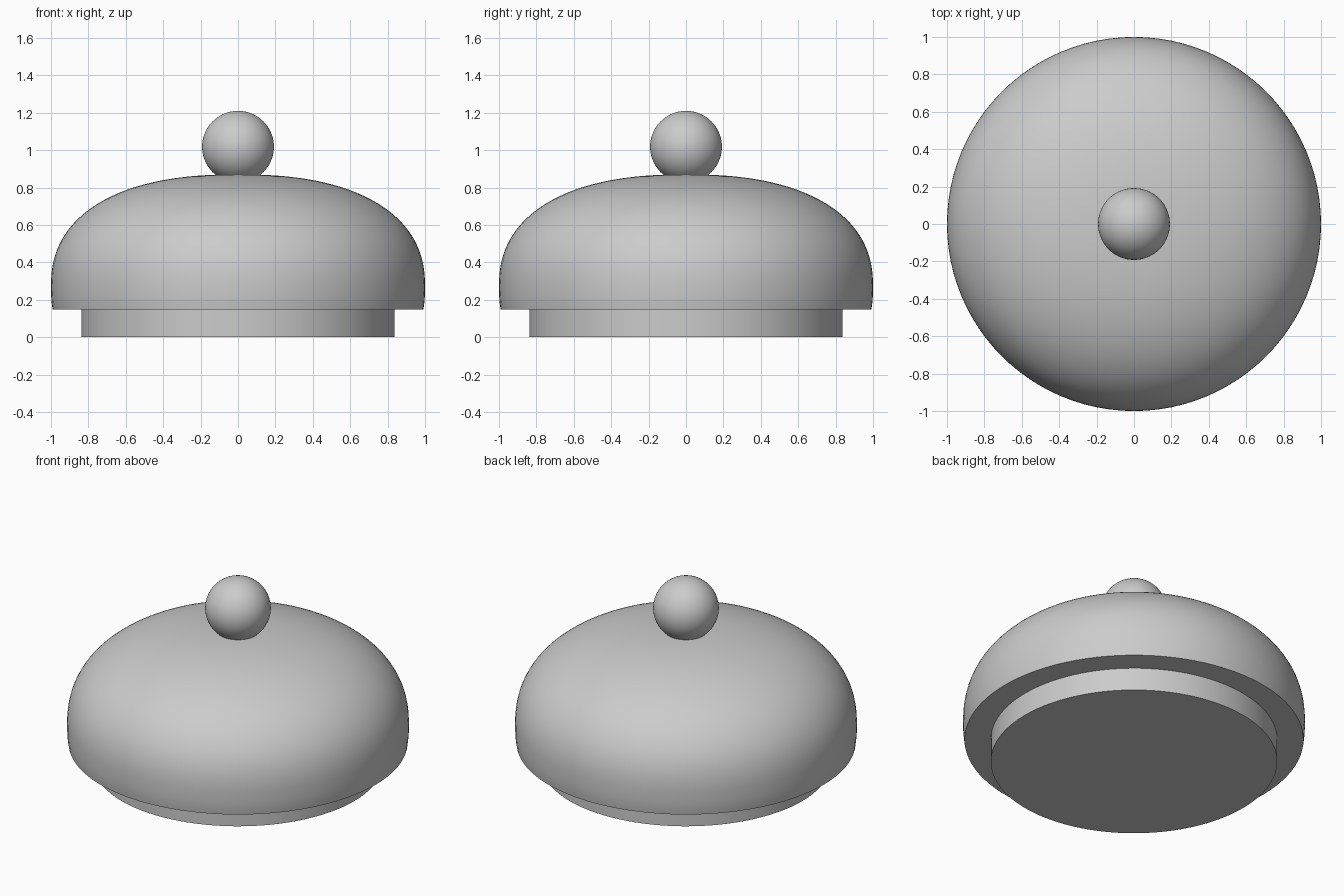
import bpy, bmesh, math

cube = bpy.data.objects.get("Cube")
if cube:
    bpy.data.objects.remove(cube, do_unlink=True)

SEGMENTS = 96

# Single light grey finish
grey = bpy.data.materials.new("light_grey")
grey.use_nodes = True
colour = (0.6, 0.6, 0.6, 1)
grey.diffuse_color = colour
grey.node_tree.nodes["Principled BSDF"].inputs["Base Color"].default_value = colour


def lathe(name, profile):
    """Spin an (r, z) profile, running bottom to top, around the z axis."""
    bm = bmesh.new()
    verts = [bm.verts.new((r, 0, z)) for r, z in profile]
    edges = [bm.edges.new(pair) for pair in zip(verts, verts[1:])]
    bmesh.ops.spin(bm, geom=verts + edges, cent=(0, 0, 0), axis=(0, 0, 1),
                   angle=math.tau, steps=SEGMENTS)
    bmesh.ops.remove_doubles(bm, verts=bm.verts, dist=0.0001)
    bmesh.ops.recalc_face_normals(bm, faces=bm.faces)
    mesh = bpy.data.meshes.new(name)
    bm.to_mesh(mesh)
    bm.free()
    obj = bpy.data.objects.new(name, mesh)
    bpy.context.collection.objects.link(obj)
    mesh.materials.append(grey)
    bpy.ops.object.select_all(action='DESELECT')
    obj.select_set(True)
    bpy.context.view_layer.objects.active = obj
    bpy.ops.object.shade_smooth_by_angle(angle=math.radians(35))
    return obj


def arc(radius, height, centre_z, low_z, fullness, steps):
    """Superelliptic arc from low_z up to the pole; fullness 2 is an ellipse."""
    power = 2 / fullness
    drop = (low_z - centre_z) / height
    start = math.asin(-abs(drop) ** (1 / power))
    points = []
    for i in range(steps + 1):
        a = start + (math.pi / 2 - start) * i / steps
        rise = math.copysign(abs(math.sin(a)) ** power, a)
        points.append((radius * abs(math.cos(a)) ** power, centre_z + height * rise))
    return points


# Lid: flat plug, overhanging lip, and full, flat-topped dome
lip_z = 0.147
dome = arc(1, 0.605, 0.265, lip_z, 2.36, 48)
lathe("lid", [(0, 0), (0.838, 0), (0.838, lip_z)] + dome)

# Round knob sunk slightly into the dome
knob_radius, knob_z = 0.192, 1.018
lathe("knob", arc(knob_radius, knob_radius, knob_z, knob_z - knob_radius, 2, 36))
